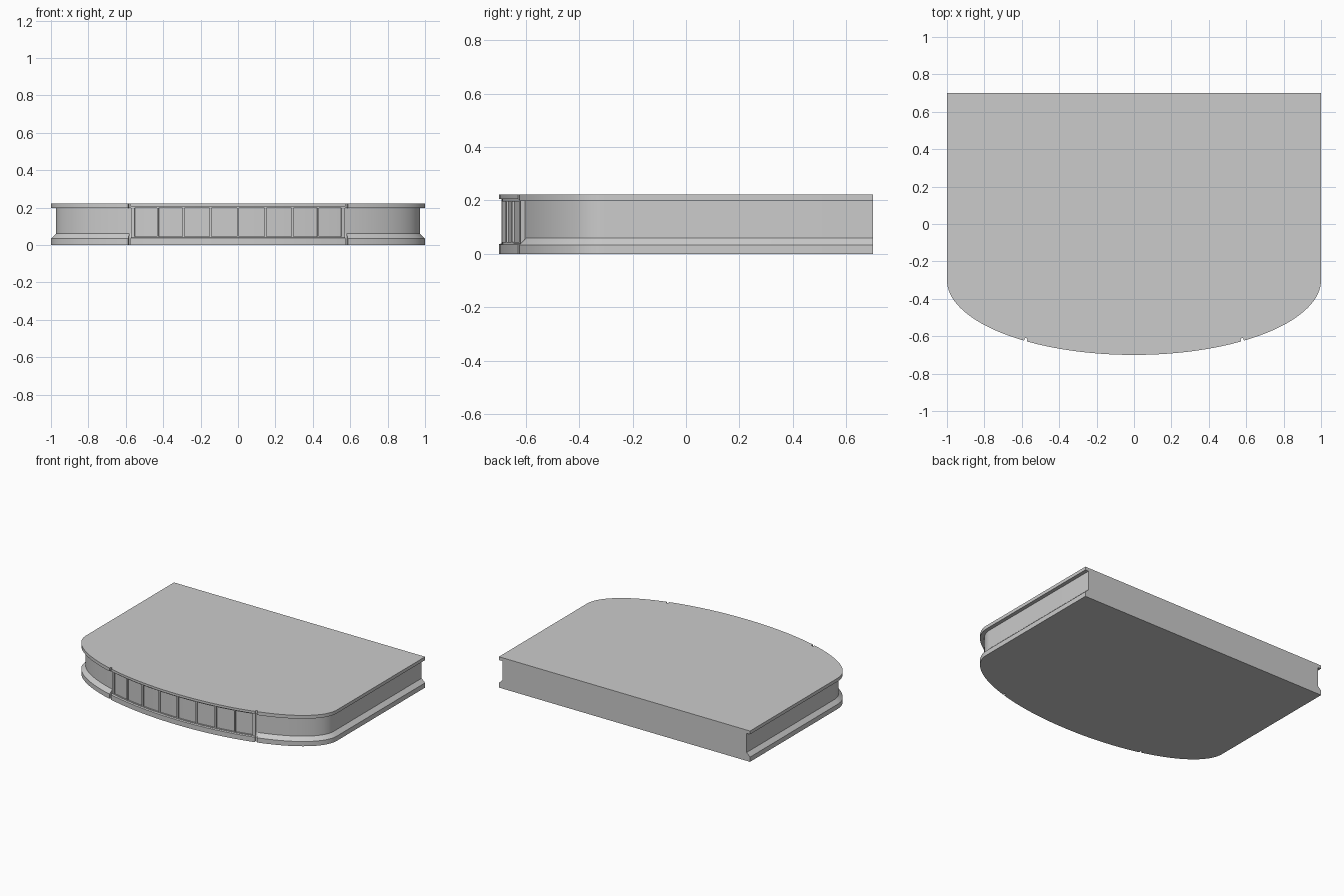
import bpy, bmesh, math

if "Cube" in bpy.data.objects:
    bpy.data.objects.remove(bpy.data.objects["Cube"])

# Cross-sections as (inset, height), all with the same point count
def section(lip_low, slope_top, wall, lip_high, panel):
    return [(0, 0), (0, lip_low), (wall, slope_top), (wall, slope_top + .004),
            (panel, slope_top + .004), (panel, lip_high - .008),
            (wall, lip_high - .008), (wall, lip_high), (0, lip_high), (0, .222)]

SIDE = section(.034, .06, .027, .198, .027)
MULLION = section(.036, .04, .010, .205, .010)
WINDOW = section(.036, .04, .010, .205, .019)
NOTCH = [(max(i, .016), z) for i, z in SIDE]

def on_front(deg):
    p = math.radians(deg)
    s, c = math.sin(p), math.cos(p)
    nx, ny = -s, c / .4
    n = math.hypot(nx, ny)
    return (s, -.3 - .4 * c), (nx / n, ny / n)

stations = []

def span(a, b, profile, steps):
    for k in range(steps + 1):
        stations.append((*on_front(a + (b - a) * k / steps), profile))

# Left side, front bow with notches and eight recessed panels, right side
stations.append(((-1, .7), (1, 0), SIDE))
span(-90, -36, SIDE, 20)
span(-36, -35, NOTCH, 1)
span(-35, -34, MULLION, 1)
for i in range(8):
    a = -34 + 8.5 * i
    span(a, a + .3, MULLION, 1)
    span(a + .3, a + 8.2, WINDOW, 3)
    span(a + 8.2, a + 8.5, MULLION, 1)
span(34, 35, MULLION, 1)
span(35, 36, NOTCH, 1)
span(36, 90, SIDE, 20)
stations.append(((1, .7), (-1, 0), SIDE))

# Skin the stations, then close bottom, top and back
bm = bmesh.new()
rings = [[bm.verts.new((p[0] + n[0] * i, p[1] + n[1] * i, z)) for i, z in prof]
         for p, n, prof in stations]
for r, q in zip(rings, rings[1:]):
    for k in range(len(r) - 1):
        bm.faces.new((r[k], q[k], q[k + 1], r[k + 1]))
bm.faces.new([r[0] for r in rings][::-1])
bm.faces.new([r[-1] for r in rings])
bm.faces.new(rings[0] + rings[-1][::-1])
bmesh.ops.remove_doubles(bm, verts=bm.verts, dist=.0002)
bmesh.ops.recalc_face_normals(bm, faces=bm.faces)
zs = [v.co.y for v in bm.verts]
mid = (max(zs) + min(zs)) / 2
for v in bm.verts:
    v.co.y -= mid

mesh = bpy.data.meshes.new("bowed_slab")
bm.to_mesh(mesh)
bm.free()
slab = bpy.data.objects.new("bowed_slab", mesh)
bpy.context.collection.objects.link(slab)
bpy.context.view_layer.objects.active = slab
slab.select_set(True)
bpy.ops.object.shade_smooth_by_angle(angle=math.radians(20))
